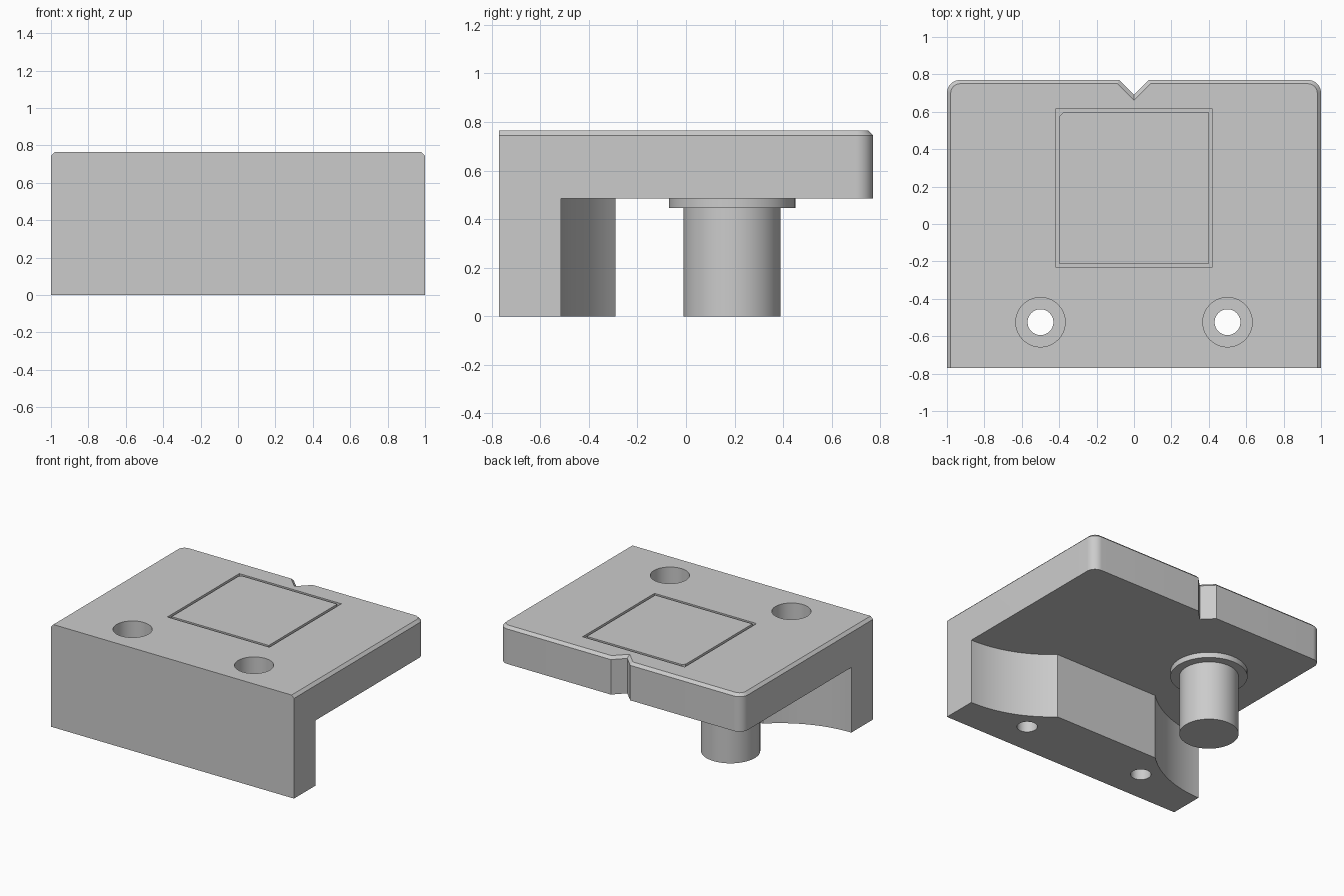
import bpy, bmesh
from math import sin, cos, pi, sqrt, asin, radians

if "Cube" in bpy.data.objects:
    bpy.data.objects.remove(bpy.data.objects["Cube"])

grey = bpy.data.materials.new("plain grey")
grey.use_nodes = True
grey.diffuse_color = (0.6, 0.6, 0.6, 1)
grey.node_tree.nodes["Principled BSDF"].inputs["Base Color"].default_value = (0.6, 0.6, 0.6, 1)

TOP, UNDER, FRONT, BACK = 0.765, 0.485, -0.77, 0.77
CHAMFER, CORNER = 0.02, 0.07


def loft(name, layers):
    """Solid through matching outlines, given as (points, z) from bottom to top."""
    bm = bmesh.new()
    rings = [[bm.verts.new((x, y, z)) for x, y in pts] for pts, z in layers]
    n = len(rings[0])
    for low, high in zip(rings, rings[1:]):
        for i in range(n):
            j = (i + 1) % n
            bm.faces.new((low[i], low[j], high[j], high[i]))
    bm.faces.new(rings[0][::-1])
    bm.faces.new(rings[-1])
    bmesh.ops.recalc_face_normals(bm, faces=bm.faces)
    mesh = bpy.data.meshes.new(name)
    bm.to_mesh(mesh)
    bm.free()
    mesh.materials.append(grey)
    ob = bpy.data.objects.new(name, mesh)
    bpy.context.collection.objects.link(ob)
    return ob


def circle(x, y, r, n=64):
    return [(x + r * cos(2 * pi * i / n), y + r * sin(2 * pi * i / n)) for i in range(n)]


def mirrored(half):
    """Close a right-hand outline with its mirror image."""
    return half + [(-x, y) for x, y in reversed(half) if x > 0]


def select_only(ob):
    bpy.ops.object.select_all(action='DESELECT')
    ob.select_set(True)
    bpy.context.view_layer.objects.active = ob


def combine(target, other, operation):
    mod = target.modifiers.new(operation, 'BOOLEAN')
    mod.operation, mod.solver, mod.object = operation, 'EXACT', other
    select_only(target)
    bpy.ops.object.modifier_apply(modifier=mod.name)
    bpy.data.objects.remove(other)


def smooth(ob):
    select_only(ob)
    bpy.ops.object.shade_smooth_by_angle(angle=radians(30))


# Plate outline with rounded back corners and a V notch, inset by d
def plate_outline(d):
    half = [(1 - d, FRONT)]
    for i in range(13):
        a = pi / 2 * i / 12
        r = CORNER - d
        half.append((1 - CORNER + r * cos(a), BACK - CORNER + r * sin(a)))
    half.append((0.08 + d * (sqrt(2) - 1), BACK - d))
    half.append((0, BACK - 0.08 - d * sqrt(2)))
    return mirrored(half)


body = loft("bracket_body", [(plate_outline(0), UNDER),
                             (plate_outline(0), TOP - CHAMFER),
                             (plate_outline(CHAMFER), TOP)])

# Front wall with a concave arc scooped out on each side
R, ARC_Y = 0.835, 0.32
sweep = asin(0.57 / R)
wall_half = [(1, FRONT)] + [(1 - R * sin(sweep * i / 20), ARC_Y - R * cos(sweep * i / 20))
                            for i in range(21)]
wall = loft("front_wall", [(mirrored(wall_half), 0), (mirrored(wall_half), UNDER + 0.1)])
combine(body, wall, 'UNION')

# Counterbored screw holes
for x in (-0.5, 0.5):
    for r, z in ((0.132, UNDER), (0.069, -0.1)):
        ring = circle(x, -0.525, r)
        combine(body, loft("hole_cutter", [(ring, z), (ring, 0.9)]), 'DIFFERENCE')

# Shallow square pocket
pocket = [(-0.42, -0.23), (0.42, -0.23), (0.42, 0.615), (-0.42, 0.615)]
combine(body, loft("pocket_cutter", [(pocket, TOP - 0.02), (pocket, 0.9)]), 'DIFFERENCE')

# Merge coplanar faces left by the cuts
bm = bmesh.new()
bm.from_mesh(body.data)
bmesh.ops.remove_doubles(bm, verts=bm.verts, dist=0.0001)
bmesh.ops.dissolve_limit(bm, angle_limit=radians(0.5), verts=bm.verts, edges=bm.edges)
bm.to_mesh(body.data)
bm.free()
smooth(body)

# Flush square pad with one clipped corner, leaving a thin groove around it
pad = [(-0.4, -0.21), (0.4, -0.21), (0.4, 0.595), (-0.38, 0.595), (-0.4, 0.575)]
loft("inset_pad", [(pad, TOP - 0.03), (pad, TOP)])

# Offset locating pin and its collar
for name, r, z in (("locating_pin", 0.2, 0), ("pin_collar", 0.26, 0.445)):
    ring = circle(-0.5, 0.19, r)
    smooth(loft(name, [(ring, z), (ring, UNDER + 0.01)]))
